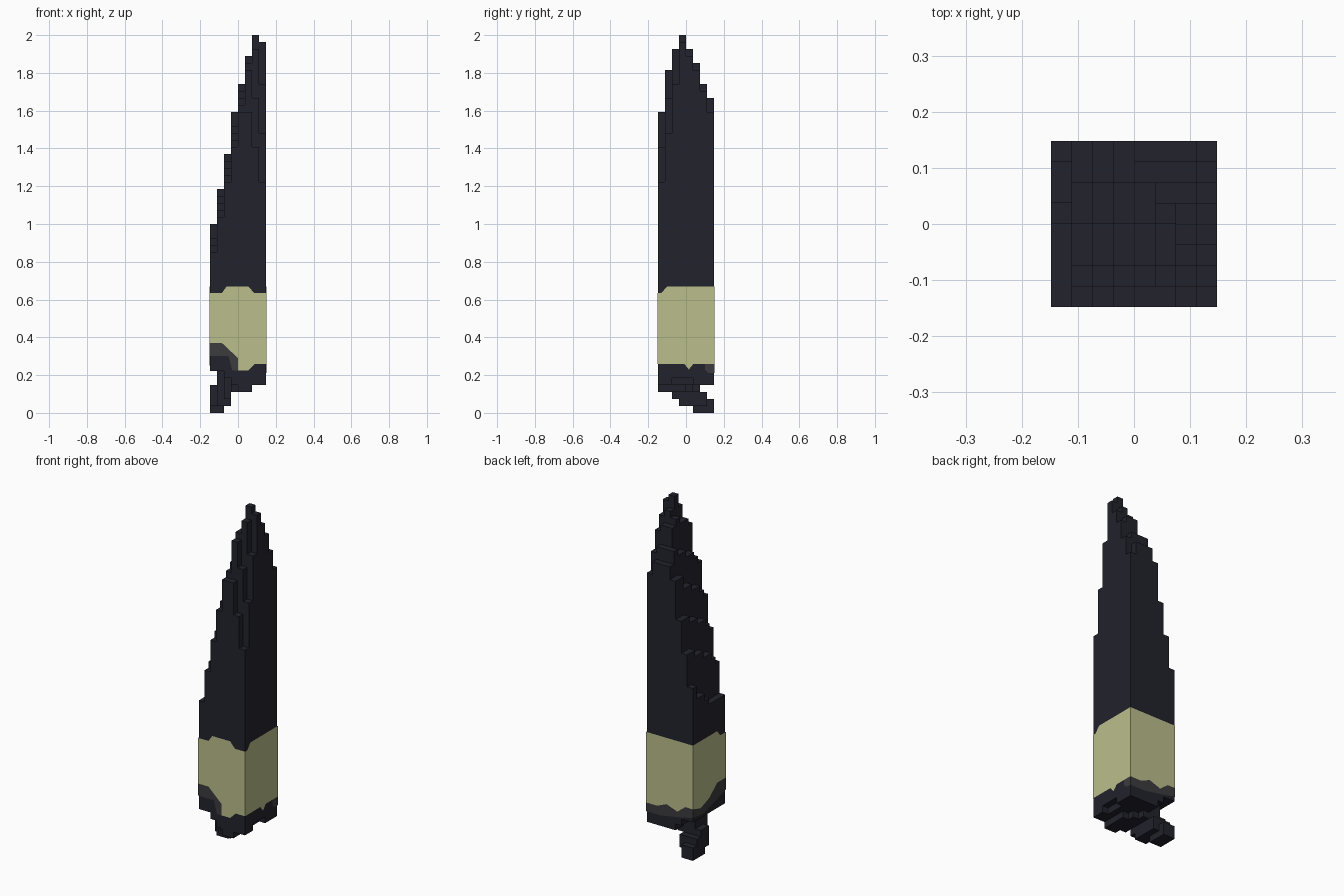
import bpy, bmesh
from mathutils import Vector

cube = bpy.data.objects.get("Cube")
if cube:
    bpy.data.objects.remove(cube, do_unlink=True)

N = 8            # cells across
U = 2 / 54       # cell size
H = N * U / 2    # half width


def material(name, rgb):
    m = bpy.data.materials.new(name)
    m.use_nodes = True
    m.diffuse_color = (*rgb, 1)
    m.node_tree.nodes["Principled BSDF"].inputs["Base Color"].default_value = (*rgb, 1)
    return m


dark = material("dark_slate", (0.016, 0.016, 0.026))
grey = material("charcoal_grey", (0.045, 0.045, 0.05))
cream = material("pale_yellow", (0.497, 0.515, 0.258))


def add_object(name, bm, mat):
    mesh = bpy.data.meshes.new(name)
    bm.to_mesh(mesh)
    bm.free()
    mesh.materials.append(mat)
    obj = bpy.data.objects.new(name, mesh)
    bpy.context.collection.objects.link(obj)
    return obj


def blocks(name, cells, mat):
    """Skin a set of grid cells with their exposed faces only."""
    bm = bmesh.new()
    for c in cells:
        for axis in range(3):
            for s in (0, 1):
                near = list(c)
                near[axis] += 2 * s - 1
                if tuple(near) in cells:
                    continue
                a, b = (axis + 1) % 3, (axis + 2) % 3
                corners = []
                for da, db in ((0, 0), (1, 0), (1, 1), (0, 1)):
                    p = list(c)
                    p[axis] += s
                    p[a] += da
                    p[b] += db
                    corners.append(bm.verts.new((p[0] * U - H, p[1] * U - H, p[2] * U)))
                bm.faces.new(corners if s else corners[::-1])
    bmesh.ops.remove_doubles(bm, verts=bm.verts[:], dist=U / 100)
    bmesh.ops.dissolve_limit(bm, angle_limit=0.01, verts=bm.verts[:], edges=bm.edges[:])
    return add_object(name, bm, mat)


# Tapering shaft: three slopes meet at an off-centre peak
edge_steps = (0, 0, 0, 0, 1, 2, 2, 4)
slope_steps = (0, 1, 2, 2, 3, 3, 4, 4)


def top(i, j):
    left = 23 + 5 * i + (slope_steps[j] if i else edge_steps[j])
    if i == 3 and j > 5:
        left += 1
    front = 68 - 5 * i + 7 * j
    back = round(45 + 2.33 * (7 - j))
    if i == 7:
        back -= 2 if j == 7 else 1
    return min(left, front, back, 54)


def floor(i, j):
    if i < 3:
        return (6, 6, 5)[i]
    return 5 if i == 7 and 1 <= j <= 4 else 4


shaft = {(i, j, k) for i in range(N) for j in range(N)
         for k in range(floor(i, j), top(i, j))}

# Hooked tail curling down to the back corner
low_x = (0, 0, 1, 3, 3, 3, 4, 4)
low_y = (0, 0, 0, 1, 1, 2, 2, 3)
tail = set()
for i in range(N):
    for d in range(N):
        if not -1 <= d - i <= 3:
            continue
        j = 7 - d
        high = (2, 3)[d] if d < 2 else floor(i, j)
        if i == 0:
            high = min(high, 4)
        tail |= {(i, j, k) for k in range(max(low_x[i], low_y[d]), high)}

blocks("spike_shaft_and_tail", shaft | tail, dark)


# Painted bands: flat plates just off each side wall
def plate(name, side, points, mat, lift):
    place = {"front": lambda t, z: (t, -H - lift, z),
             "back": lambda t, z: (t, H + lift, z),
             "right": lambda t, z: (H + lift, t, z),
             "left": lambda t, z: (-H - lift, t, z)}[side]
    out = Vector(place(0, 0))
    bm = bmesh.new()
    face = bm.faces.new([bm.verts.new(place(t, z)) for t, z in points])
    face.normal_update()
    if face.normal.dot(out) < 0:
        face.normal_flip()
    add_object(f"{side}_{name}", bm, mat)


E = H + 0.002
bands = {
    "front": [(-E, .635), (-.085, .635), (-.06, .67), (.055, .67), (.085, .635), (E, .635),
              (E, .26), (.09, .26), (.055, .225), (0, .225), (0, .29), (-.085, .37), (-E, .37)],
    "right": [(-E, .635), (-.13, .635), (-.1, .67), (E, .67), (E, .26),
              (.04, .26), (.015, .23), (-.01, .26), (-E, .26)],
    "back": [(-E, .67), (E, .67), (E, .26), (.08, .26), (.02, .285),
             (-.05, .26), (-.1, .3), (-E, .3)],
    "left": [(-E, .635), (-.1, .635), (-.07, .67), (E, .67), (E, .3),
             (.08, .28), (0, .31), (-.07, .37), (-E, .37)],
}
shadows = {
    "front": [(-E, .37), (-.085, .37), (0, .29), (0, .225), (-.03, .225), (-.05, .3), (-E, .3)],
    "right": [(E, .26), (.1, .26), (.1, .23), (.12, .21), (E, .21)],
    "back": [(E, .26), (.08, .26), (.02, .285), (-.05, .26), (-.1, .3), (-E, .3),
             (-E, .25), (-.06, .23), (.06, .21), (E, .21)],
    "left": [(E, .3), (.08, .28), (0, .31), (-.07, .37), (-E, .37),
             (-E, .3), (-.05, .27), (.06, .24), (E, .25)],
}
for side, points in bands.items():
    plate("yellow_band", side, points, cream, 0.002)
for side, points in shadows.items():
    plate("grey_trim", side, points, grey, 0.002)
